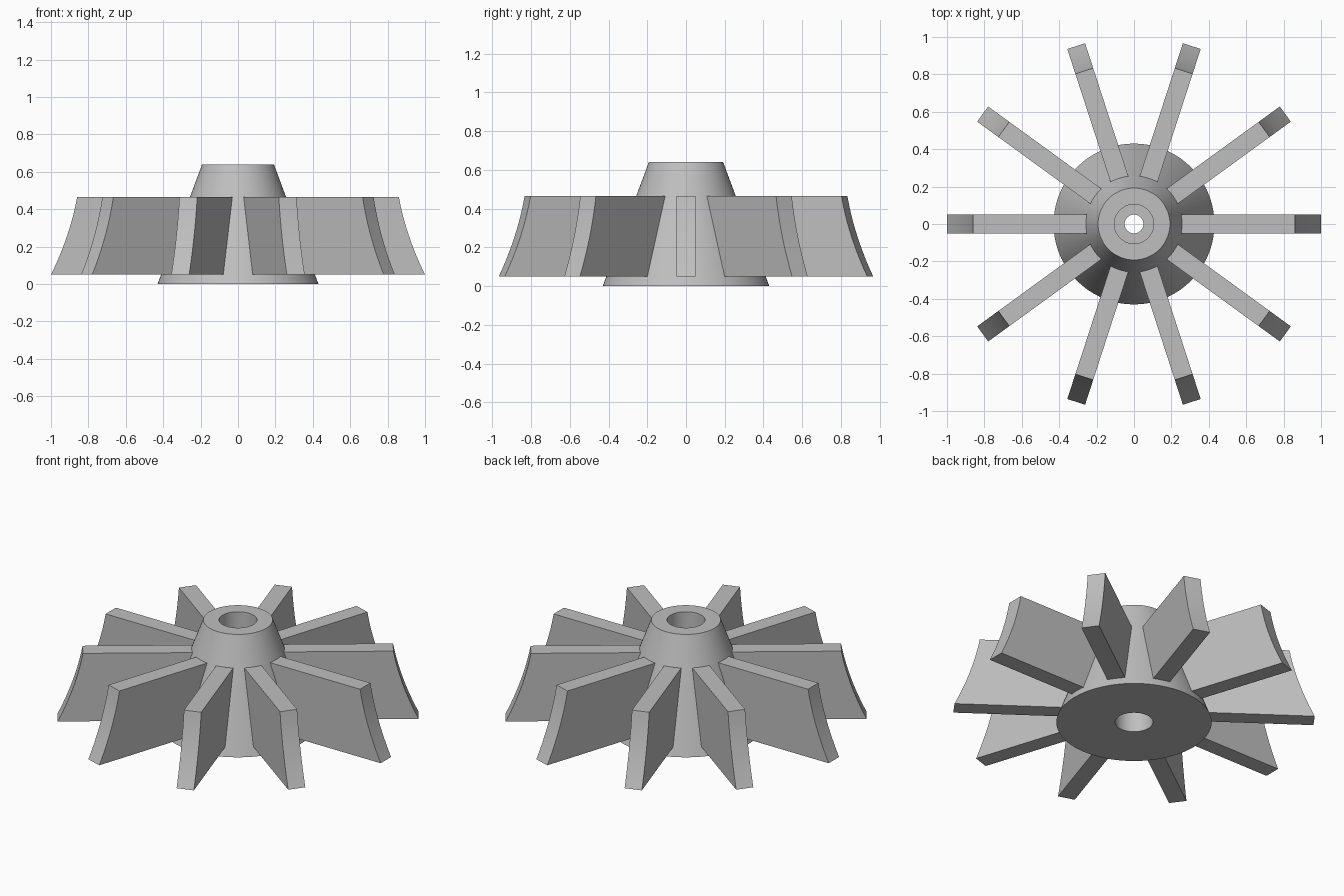
import bpy, bmesh, math
from mathutils import Matrix, Vector

old = bpy.data.objects.get("Cube")
if old:
    bpy.data.objects.remove(old, do_unlink=True)

BLADES = 10
WIDTH = 0.1
Z_LOW, Z_HIGH = 0.05, 0.465

grey = bpy.data.materials.new("plain_grey")
grey.use_nodes = True
colour = (0.52, 0.52, 0.52, 1)
grey.diffuse_color = colour
grey.node_tree.nodes["Principled BSDF"].inputs["Base Color"].default_value = colour


def finish(bm, name):
    bmesh.ops.recalc_face_normals(bm, faces=bm.faces)
    mesh = bpy.data.meshes.new(name)
    bm.to_mesh(mesh)
    bm.free()
    mesh.materials.append(grey)
    obj = bpy.data.objects.new(name, mesh)
    bpy.context.collection.objects.link(obj)
    bpy.ops.object.select_all(action='DESELECT')
    obj.select_set(True)
    bpy.context.view_layer.objects.active = obj
    bpy.ops.object.shade_smooth_by_angle(angle=math.radians(30))
    return obj


# Conical hub with a bore narrowed by an inner collar
hub_profile = [(0.43, 0), (0.192, 0.64), (0.105, 0.64), (0.105, 0.42),
               (0.05, 0.42), (0.05, 0.22), (0.105, 0.22), (0.105, 0)]
bm = bmesh.new()
ring = [bm.verts.new((r, 0, z)) for r, z in hub_profile]
edges = [bm.edges.new((ring[i - 1], ring[i])) for i in range(len(ring))]
bmesh.ops.spin(bm, geom=ring + edges, cent=(0, 0, 0), axis=(0, 0, 1),
               angle=math.tau, steps=72, use_merge=True)
bmesh.ops.remove_doubles(bm, verts=bm.verts, dist=0.0001)
finish(bm, "hub")


# Radial blades with a concave outer edge
def tip_radius(t):
    return 1 - 0.14 * t - 0.064 * t * (1 - t)


steps = 12
outline = [(0.2, Z_HIGH), (0.2, Z_LOW)]
outline += [(tip_radius(i / steps), Z_LOW + (Z_HIGH - Z_LOW) * i / steps)
            for i in range(steps + 1)]
for n in range(BLADES):
    bm = bmesh.new()
    face = bm.faces.new([bm.verts.new((x, -WIDTH / 2, z)) for x, z in outline])
    side = bmesh.ops.extrude_face_region(bm, geom=[face])
    moved = [v for v in side["geom"] if isinstance(v, bmesh.types.BMVert)]
    bmesh.ops.translate(bm, verts=moved, vec=Vector((0, WIDTH, 0)))
    turn = Matrix.Rotation(math.tau * n / BLADES, 4, 'Z')
    bmesh.ops.transform(bm, matrix=turn, verts=bm.verts)
    finish(bm, f"blade_{n + 1}")
